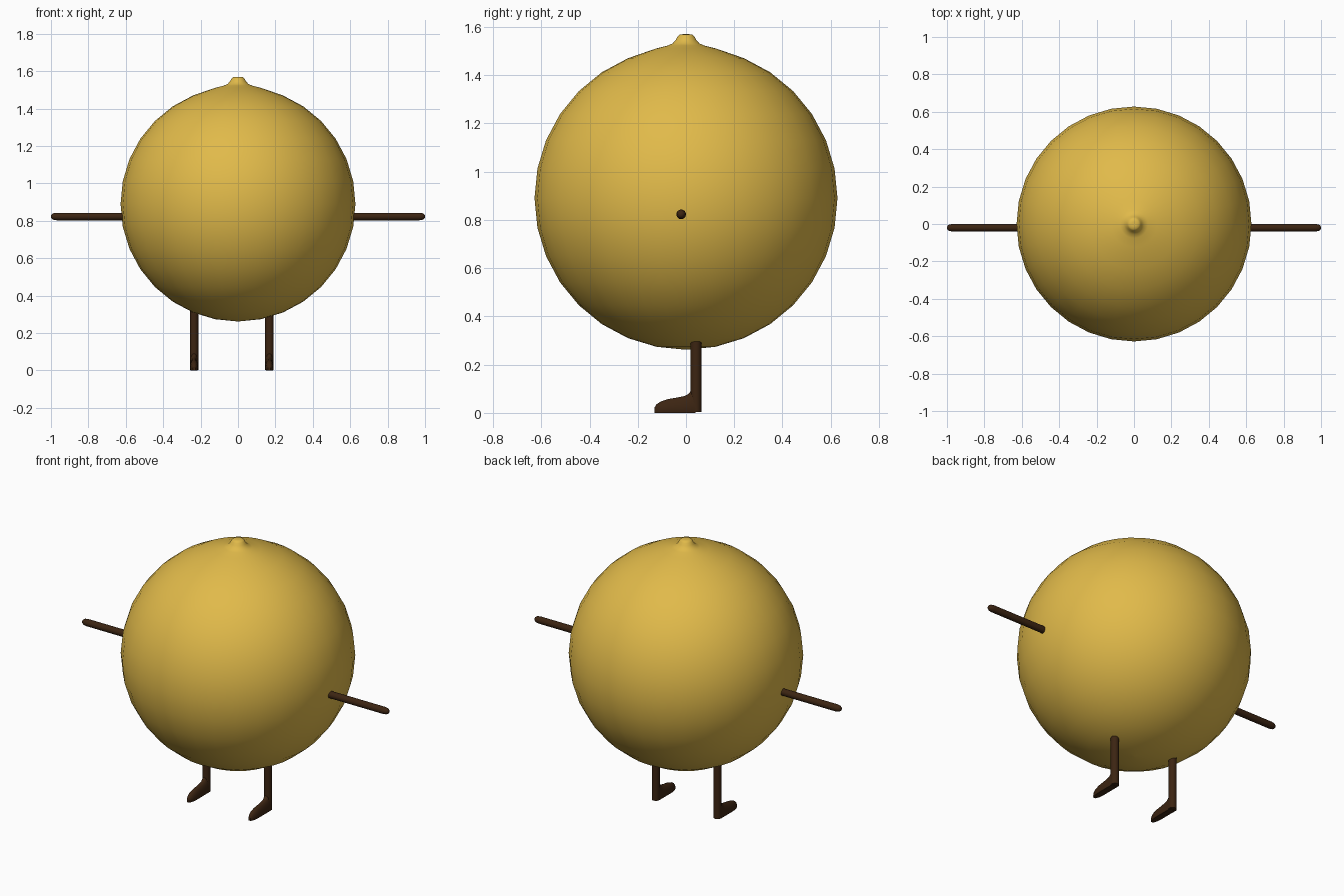
import bpy, bmesh, math

if "Cube" in bpy.data.objects:
    bpy.data.objects.remove(bpy.data.objects["Cube"])


def material(name, rgb):
    m = bpy.data.materials.new(name)
    m.diffuse_color = (*rgb, 1)
    m.use_nodes = True
    m.node_tree.nodes["Principled BSDF"].inputs["Base Color"].default_value = m.diffuse_color
    return m


gold = material("lemon_gold", (0.75, 0.49, 0.068))
brown = material("dark_brown", (0.045, 0.018, 0.006))


def finish(bm, name, mat, angle):
    bmesh.ops.recalc_face_normals(bm, faces=bm.faces[:])
    me = bpy.data.meshes.new(name)
    bm.to_mesh(me)
    bm.free()
    me.materials.append(mat)
    ob = bpy.data.objects.new(name, me)
    bpy.context.collection.objects.link(ob)
    bpy.ops.object.select_all(action='DESELECT')
    ob.select_set(True)
    bpy.context.view_layer.objects.active = ob
    bpy.ops.object.shade_smooth_by_angle(angle=math.radians(angle))
    return ob


def loft(bm, rings):
    """Skin closed rings of points and cap both ends."""
    vs = [[bm.verts.new(p) for p in r] for r in rings]
    n = len(vs[0])
    for a, b in zip(vs, vs[1:]):
        for i in range(n):
            j = (i + 1) % n
            bm.faces.new((a[i], a[j], b[j], b[i]))
    bm.faces.new(vs[0])
    bm.faces.new(vs[-1])


def circle(n):
    return [(math.cos(2 * math.pi * i / n), math.sin(2 * math.pi * i / n)) for i in range(n)]


# Round body with a small nub on top
R, CZ = 0.628, 0.89
profile = [(0.004, CZ - R)]
for k in range(1, 15):
    t = math.pi * k / 16
    profile.append((R * math.sin(t), CZ - R * math.cos(t)))
profile += [(0.123, 1.511), (0.075, 1.523), (0.055, 1.532), (0.042, 1.547),
            (0.035, 1.56), (0.027, 1.568), (0.012, 1.57)]
bm = bmesh.new()
loft(bm, [[(r * c, r * s, z) for c, s in circle(32)] for r, z in profile])
finish(bm, "body", gold, 70)

# Straight arms with rounded tips
for side, label in ((-1, "left"), (1, "right")):
    bm = bmesh.new()
    sections = [(0.56, 0.02), (0.97, 0.02), (0.988, 0.017), (0.997, 0.011), (1.0, 0.004)]
    loft(bm, [[(side * x, -0.02 + r * c, 0.823 + r * s) for c, s in circle(16)]
              for x, r in sections])
    finish(bm, label + "_arm", brown, 50)

# Legs with forward-pointing feet
foot = [(0.04, 0.10), (0.022, 0.095), (0.012, 0.08), (-0.005, 0.07), (-0.04, 0.063),
        (-0.075, 0.057), (-0.105, 0.047), (-0.122, 0.036), (-0.131, 0.022)]
for x0, label in ((-0.235, "left"), (0.168, "right")):
    bm = bmesh.new()
    loft(bm, [[(x0 + 0.0225 * c, 0.041 + 0.0225 * s, z) for c, s in circle(16)]
              for z in (0.003, 0.34)])
    finish(bm, label + "_leg", brown, 40)
    bm = bmesh.new()
    rings = []
    for y, h in foot:
        w = 0.0225 * min(1, math.sqrt(max(0.1, (y + 0.135) / 0.04)))
        # flat sole, rounded upper
        arc = [(math.cos(math.pi * i / 10), math.sin(math.pi * i / 10)) for i in range(11)]
        low = min(0.012, h * 0.4)
        ring = [(x0 + w * c, y, low + (h - low) * s) for c, s in arc]
        ring += [(x0 - w * 0.85, y, 0), (x0 + w * 0.85, y, 0)]
        rings.append(ring)
    loft(bm, rings)
    finish(bm, label + "_foot", brown, 50)
